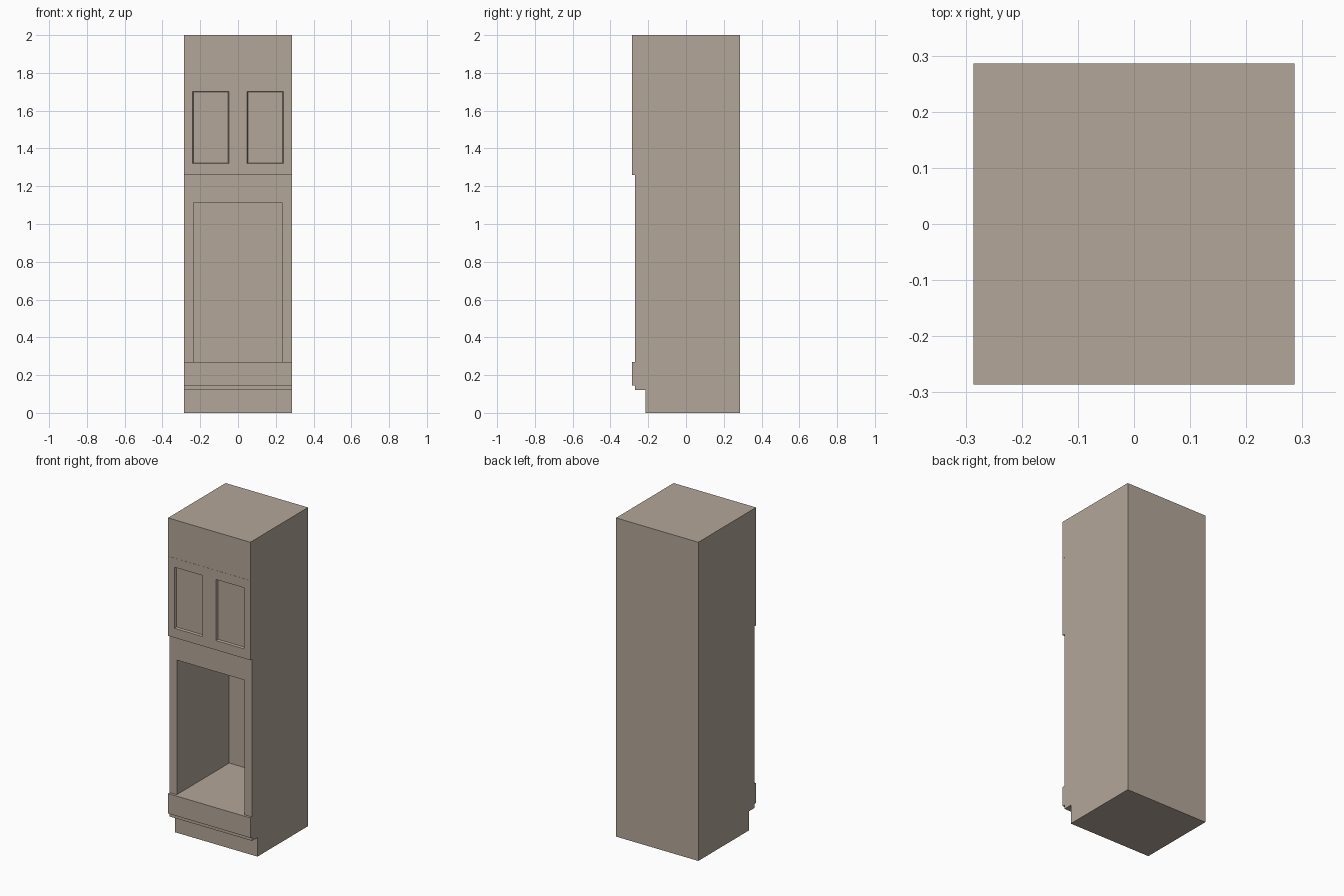
import bpy
import bmesh

if "Cube" in bpy.data.objects:
    bpy.data.objects.remove(bpy.data.objects["Cube"])

W = 0.286      # half width and half depth
FACE = -0.27   # front plane of the carcass

# Warm grey-brown finish for every part
finish = bpy.data.materials.new("warm_grey")
finish.diffuse_color = (0.45, 0.38, 0.32, 1)
finish.use_nodes = True
finish.node_tree.nodes["Principled BSDF"].inputs["Base Color"].default_value = finish.diffuse_color


def box(name, x0, x1, y0, y1, z0, z1, taper=0.0):
    """Box between limits; taper shrinks its back (+y) face on every side."""
    bm = bmesh.new()
    f = [bm.verts.new((x, y0, z)) for x, z in
         ((x0, z0), (x1, z0), (x1, z1), (x0, z1))]
    t = taper
    b = [bm.verts.new((x, y1, z)) for x, z in
         ((x0 + t, z0 + t), (x1 - t, z0 + t), (x1 - t, z1 - t), (x0 + t, z1 - t))]
    bm.faces.new(f)
    bm.faces.new(b[::-1])
    for i in range(4):
        j = (i + 1) % 4
        bm.faces.new((f[j], f[i], b[i], b[j]))
    bmesh.ops.recalc_face_normals(bm, faces=bm.faces)
    me = bpy.data.meshes.new(name)
    bm.to_mesh(me)
    bm.free()
    me.materials.append(finish)
    ob = bpy.data.objects.new(name, me)
    bpy.context.collection.objects.link(ob)
    return ob


def cut(target, cutter):
    """Subtract the cutter, apply the result and remove the cutter."""
    cutter.hide_render = True
    mod = target.modifiers.new("cut", "BOOLEAN")
    mod.operation = "DIFFERENCE"
    mod.solver = "EXACT"
    mod.object = cutter
    bpy.context.view_layer.objects.active = target
    bpy.ops.object.modifier_apply(modifier=mod.name)
    bpy.data.objects.remove(cutter, do_unlink=True)


# Plinth set back below the cabinet
box("toe_kick", -W, W, -0.215, W, 0, 0.12)

# Cabinet body with the deep oven niche
carcass = box("carcass", -W, W, FACE, W, 0.12, 2.0)
cut(carcass, box("niche_cutter", -0.236, 0.234, FACE - 0.05, 0.25, 0.27, 1.115))

# Drawer front below the niche
box("drawer_front", -W, W, -W, FACE, 0.145, 0.27)

# Upper door front with two bevelled recessed panels
door = box("upper_door_front", -W, W, -W, FACE, 1.26, 1.7595)
for side in (-1, 1):
    cx = side * 0.144
    cut(door, box("panel_cutter", cx - 0.1, cx + 0.1, -W - 0.01, -W + 0.012,
                  1.316, 1.706, taper=0.008))

# Plain fascia above the doors
box("top_fascia", -W, W, -W, FACE, 1.76, 2.0)
